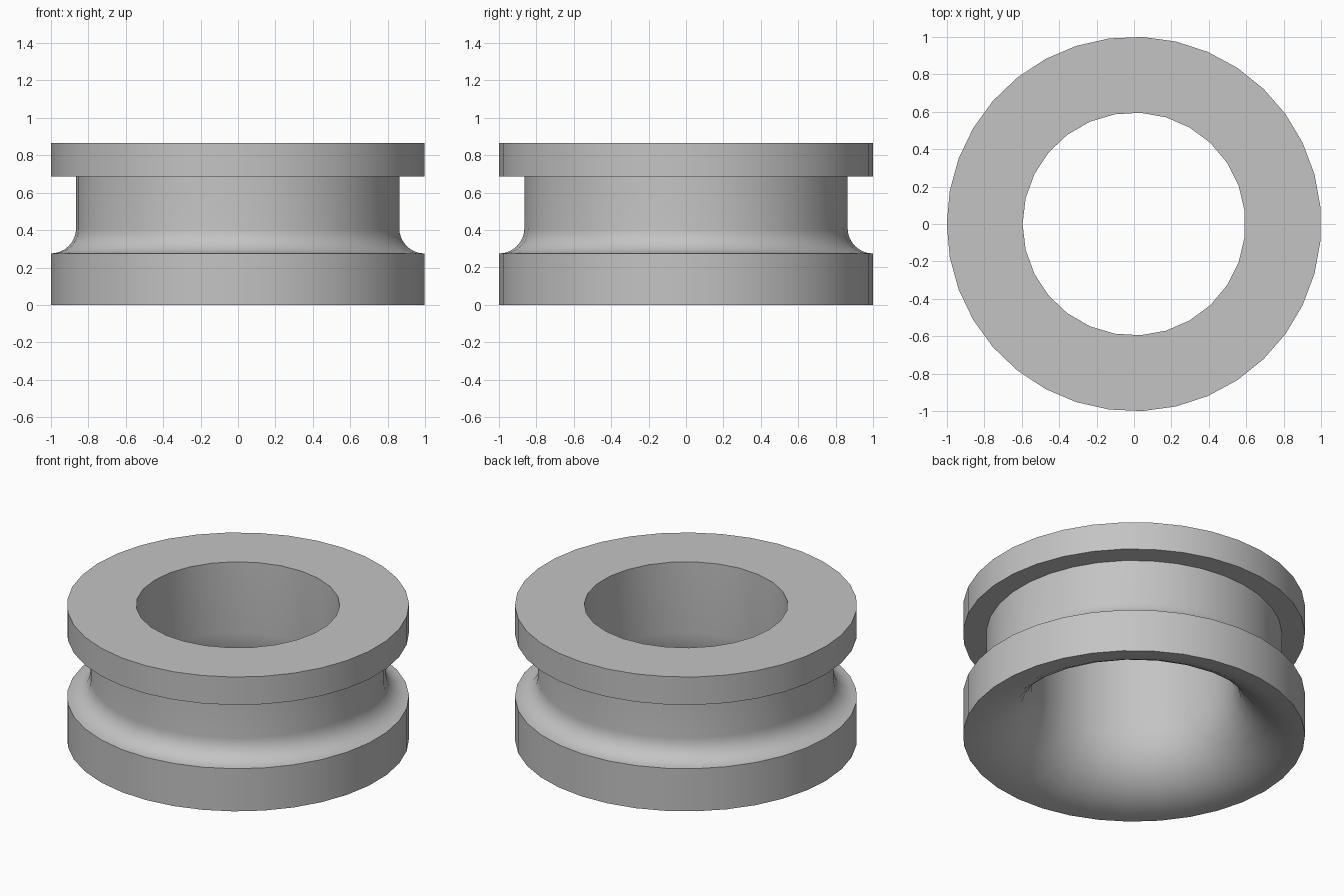
import bpy, bmesh
from math import sin, cos, pi, radians

cube = bpy.data.objects.get("Cube")
if cube:
    bpy.data.objects.remove(cube, do_unlink=True)

# Plain grey material
GREY = (0.55, 0.55, 0.55, 1)
mat = bpy.data.materials.new("plain grey")
mat.use_nodes = True
mat.diffuse_color = GREY
mat.node_tree.nodes["Principled BSDF"].inputs["Base Color"].default_value = GREY

RIM, NECK, BORE = 1.0, 0.865, 0.595
TOP, UPPER_FLANGE, LOWER_FLANGE, FILLET_TOP = 0.866, 0.686, 0.275, 0.41
STEPS = 8


def flare(radius, base, first):
    """Quarter-round profile from the rim up to a vertical wall."""
    points = []
    for i in range(first, STEPS + 1):
        a = i / STEPS * pi / 2
        points.append((RIM - (RIM - radius) * sin(a),
                       base + (FILLET_TOP - base) * (1 - cos(a))))
    return points


def lathe(bm, profile, sides):
    """Revolve a profile and return the edges of its first and last rings."""
    rings = []
    for r, z in profile:
        angles = [pi + 2 * pi * i / sides for i in range(sides)]
        rings.append([bm.verts.new((r * cos(a), r * sin(a), z)) for a in angles])
    for low, high in zip(rings, rings[1:]):
        for i in range(sides):
            j = (i + 1) % sides
            bm.faces.new((low[i], low[j], high[j], high[i]))
    return [[bm.edges.get((ring[i - 1], ring[i])) for i in range(sides)]
            for ring in (rings[0], rings[-1])]


bm = bmesh.new()

# Outside: lower flange, fillet, neck and upper flange
outside = [(RIM, 0)] + flare(NECK, LOWER_FLANGE, 0)
outside += [(NECK, UPPER_FLANGE), (RIM, UPPER_FLANGE), (RIM, TOP)]
outer_bottom, outer_top = lathe(bm, outside, 35)

# Inside: flared mouth and straight bore
inside = flare(BORE, 0, 1) + [(BORE, TOP)]
inner_bottom, inner_top = lathe(bm, inside, 27)

# Join both skins at the mouth and at the flat top
for edges, z in ((outer_bottom + inner_bottom, -1), (outer_top + inner_top, 1)):
    bmesh.ops.triangle_fill(bm, use_beauty=True, use_dissolve=False,
                            edges=edges, normal=(0, 0, z))
bmesh.ops.recalc_face_normals(bm, faces=bm.faces[:])

mesh = bpy.data.meshes.new("flanged_collar")
bm.to_mesh(mesh)
bm.free()
mesh.materials.append(mat)
collar = bpy.data.objects.new("flanged_collar", mesh)
bpy.context.collection.objects.link(collar)

# Smooth walls with crisp flange edges
bpy.ops.object.select_all(action="DESELECT")
collar.select_set(True)
bpy.context.view_layer.objects.active = collar
bpy.ops.object.shade_smooth_by_angle(angle=radians(30))
